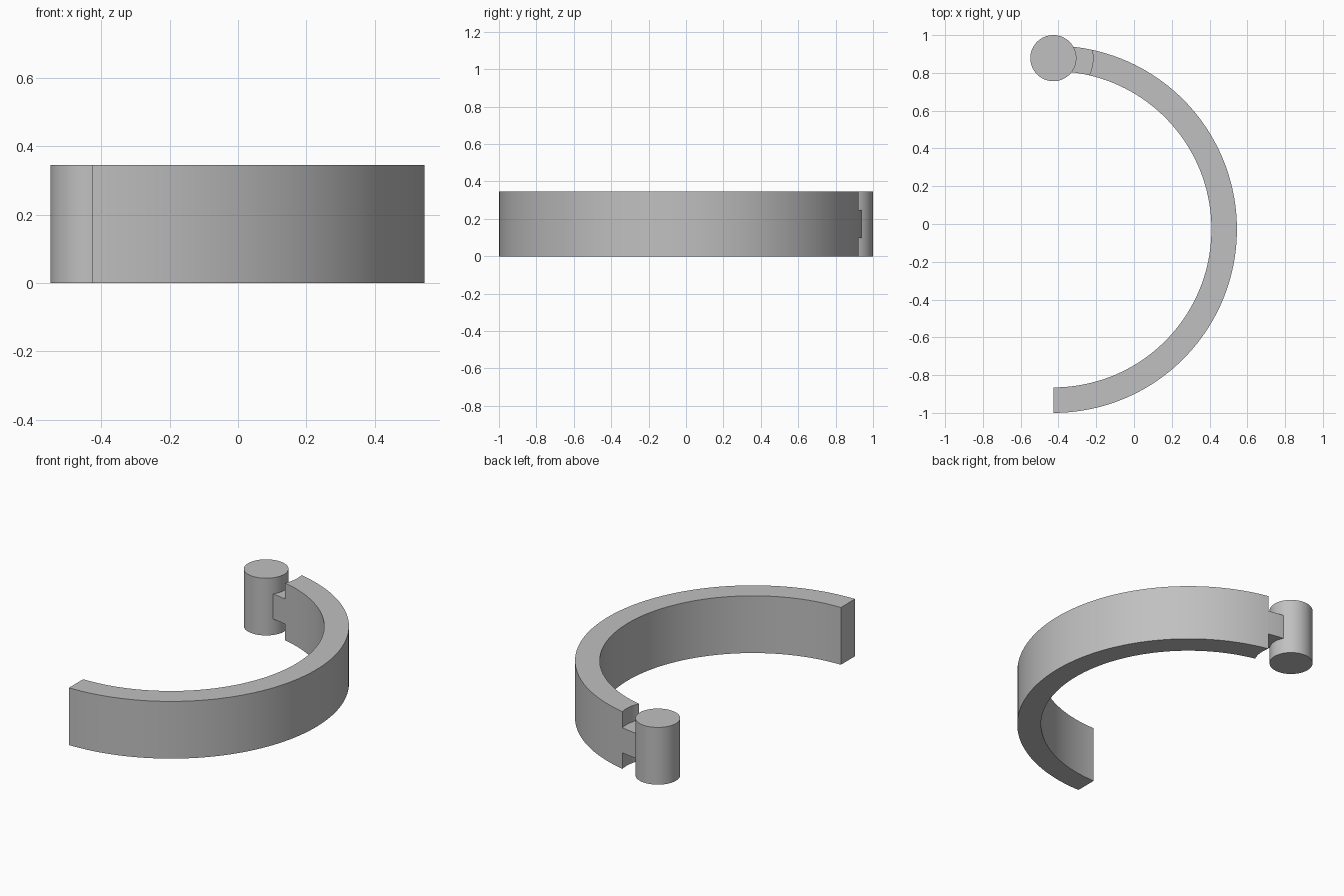
import bpy, bmesh, math

cube = bpy.data.objects.get("Cube")
if cube:
    bpy.data.objects.remove(cube, do_unlink=True)

CENTRE = (-0.427, -0.028)      # centre of the arc
INNER, OUTER = 0.837, 0.972    # band radii
HEIGHT = 0.345
PIN_DIST = 0.906               # pin axis from the arc centre
PIN_R = 0.122
CLEARANCE = 0.21               # radius of the hollow around the pin

grey = bpy.data.materials.new("plain grey")
grey.use_nodes = True
colour = (0.53, 0.53, 0.53, 1)
grey.diffuse_color = colour
grey.node_tree.nodes["Principled BSDF"].inputs["Base Color"].default_value = colour


def finish(name, bm):
    bmesh.ops.recalc_face_normals(bm, faces=bm.faces)
    mesh = bpy.data.meshes.new(name)
    bm.to_mesh(mesh)
    bm.free()
    mesh.materials.append(grey)
    obj = bpy.data.objects.new(name, mesh)
    bpy.context.collection.objects.link(obj)
    bpy.ops.object.select_all(action='DESELECT')
    obj.select_set(True)
    bpy.context.view_layer.objects.active = obj
    bpy.ops.object.shade_smooth_by_angle(angle=math.radians(30))


def angle_at(r, gap):
    """Angle from +y at which radius r lies `gap` away from the pin axis."""
    return math.acos((r * r + PIN_DIST ** 2 - gap * gap) / (2 * r * PIN_DIST))


def sector(name, start, end, z0, z1, steps, rows=8):
    """Solid arc whose end angles may vary with the radius."""
    bm = bmesh.new()
    grid = []
    for j in range(rows + 1):
        r = INNER + (OUTER - INNER) * j / rows
        a0, a1 = start(r), end(r)
        angles = [a0 + (a1 - a0) * i / steps for i in range(steps + 1)]
        grid.append([bm.verts.new((CENTRE[0] + r * math.sin(a),
                                   CENTRE[1] + r * math.cos(a), z0)) for a in angles])
    for low, high in zip(grid, grid[1:]):
        for i in range(steps):
            bm.faces.new((low[i], low[i + 1], high[i + 1], high[i]))
    top = bmesh.ops.extrude_face_region(bm, geom=bm.faces[:], use_keep_orig=True)["geom"]
    bmesh.ops.translate(bm, vec=(0, 0, z1 - z0),
                        verts=[v for v in top if isinstance(v, bmesh.types.BMVert)])
    finish(name, bm)


def hollow(r):
    return angle_at(r, CLEARANCE)


# Half-ring band with a hollowed end facing the pin
sector("curved_band", hollow, lambda r: math.pi, 0, HEIGHT, 72)

# Narrow tongue joining the band to the pin
sector("hinge_tongue", lambda r: angle_at(r, PIN_R - 0.005), hollow, 0.097, 0.248, 4)

# Upright hinge pin
bm = bmesh.new()
bmesh.ops.create_cone(bm, cap_ends=True, segments=64, radius1=PIN_R, radius2=PIN_R, depth=HEIGHT)
bmesh.ops.translate(bm, vec=(CENTRE[0], CENTRE[1] + PIN_DIST, HEIGHT / 2), verts=bm.verts)
finish("hinge_pin", bm)
